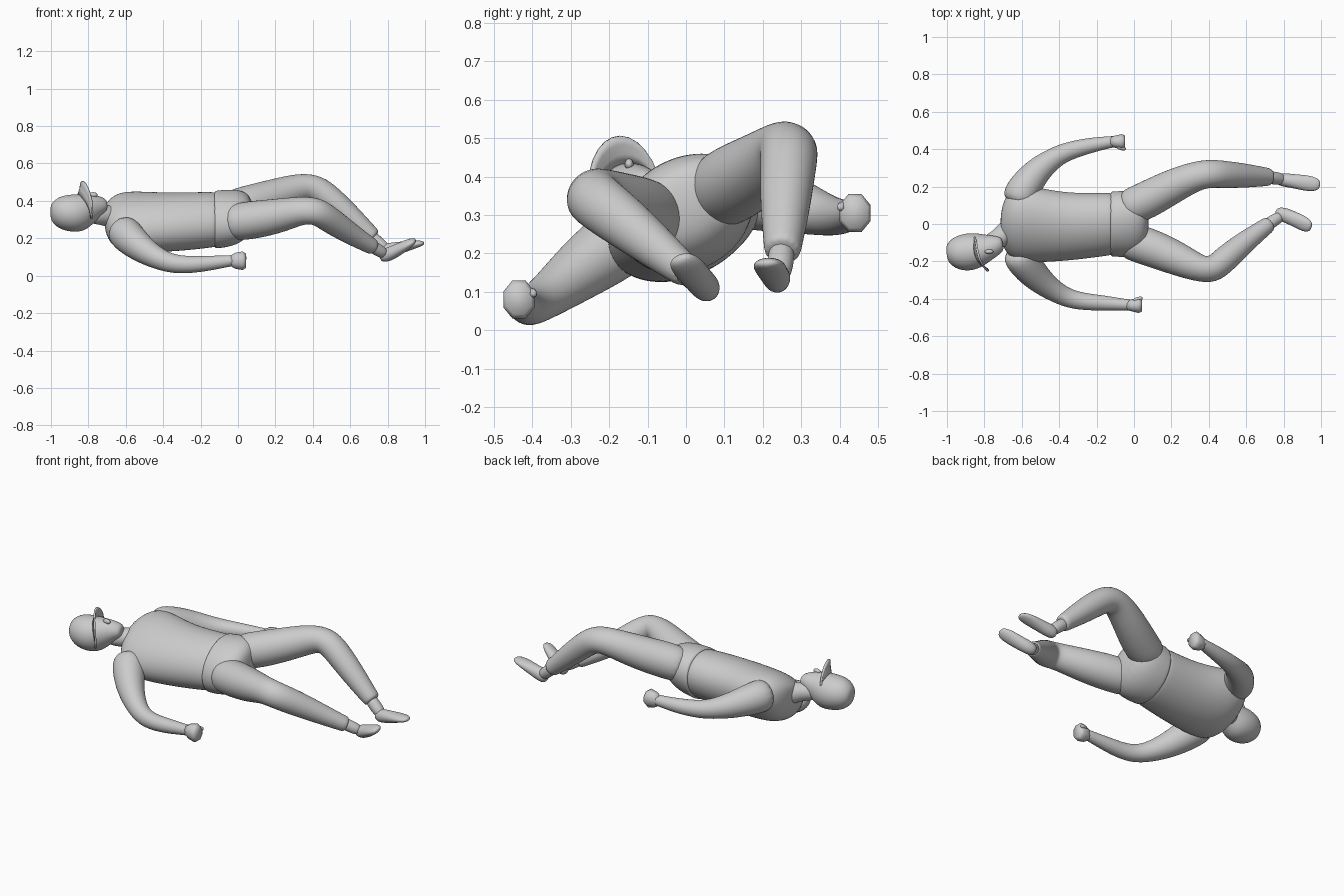
import bpy, bmesh, math
from mathutils import Vector, Matrix

ROLL = math.radians(28)
BODY_UP = Vector((0, -math.sin(ROLL), math.cos(ROLL)))


def finish(name, bm, subsurf=0, smooth=True):
    bmesh.ops.recalc_face_normals(bm, faces=bm.faces)
    me = bpy.data.meshes.new(name)
    bm.to_mesh(me)
    bm.free()
    for p in me.polygons:
        p.use_smooth = smooth
    ob = bpy.data.objects.new(name, me)
    bpy.context.collection.objects.link(ob)
    if subsurf:
        m = ob.modifiers.new("smooth", 'SUBSURF')
        m.levels = m.render_levels = subsurf
    return ob


def loft(name, rings, up=(0, 0, 1), sides=14, subsurf=2, smooth=True, axis=None):
    """Elliptical rings (x, y, z, half width, half height) skinned along a path."""
    bm = bmesh.new()
    c = [Vector(r[:3]) for r in rings]
    loops = []
    for i, r in enumerate(rings):
        t = Vector(axis) if axis else c[min(i + 1, len(c) - 1)] - c[max(i - 1, 0)]
        t.normalize()
        side = Vector(up).cross(t).normalized()
        u = t.cross(side)
        ra, rb = r[3], r[-1]
        loops.append([bm.verts.new(c[i] + side * ra * math.cos(a) + u * rb * math.sin(a))
                      for a in (2 * math.pi * (k + .5) / sides for k in range(sides))])
    for a, b in zip(loops, loops[1:]):
        for k in range(sides):
            n = (k + 1) % sides
            bm.faces.new((a[k], a[n], b[n], b[k]))
    bm.faces.new(loops[0])
    bm.faces.new(loops[-1])
    return finish(name, bm, subsurf, smooth)


# Torso, rolled about its length so the far shoulder is higher
loft("torso", [(-.715, -.01, .31, .07, .055), (-.69, 0, .295, .16, .10),
               (-.64, .0, .29, .215, .135), (-.56, 0, .288, .225, .148),
               (-.4, -.015, .285, .198, .15), (-.25, -.01, .292, .185, .148),
               (-.13, 0, .3, .178, .142), (-.09, 0, .302, .17, .135)],
     up=BODY_UP, sides=18, axis=(1, 0, 0))

# Trouser seat
loft("trouser_seat", [(-.13, 0, .3, .182, .147), (-.12, 0, .3, .184, .149),
                      (-.05, 0, .307, .19, .146), (.02, 0, .318, .185, .13),
                      (.08, 0, .33, .12, .08)],
     up=BODY_UP, sides=18, axis=(1, 0, 0))

# Trouser legs
loft("right_leg", [(-.07, -.085, .28, .09), (.02, -.1, .29, .108), (.2, -.17, .315, .098),
                   (.34, -.235, .35, .077), (.42, -.25, .348, .076), (.49, -.185, .3, .074),
                   (.6, -.09, .225, .06), (.71, -.01, .16, .045), (.73, .005, .15, .043)],
     up=BODY_UP)
loft("left_leg", [(-.07, .085, .355, .09), (.02, .1, .37, .108), (.2, .2, .425, .096),
                  (.34, .262, .474, .08), (.42, .27, .468, .078), (.5, .264, .405, .074),
                  (.6, .258, .315, .066), (.71, .252, .215, .05), (.73, .25, .2, .048)],
     up=BODY_UP)

# Ankles
loft("right_ankle", [(.69, -.02, .175, .035), (.75, .02, .135, .034), (.79, .045, .115, .03)])
loft("left_ankle", [(.69, .252, .23, .035), (.76, .245, .165, .036), (.8, .238, .135, .03)])

# Shoes: heel to toe
loft("right_shoe", [(.755, .06, .1, .025, .025), (.79, .055, .108, .04, .04),
                    (.85, .03, .135, .04, .034), (.91, .0, .17, .045, .026),
                    (.95, -.02, .19, .028, .014)], up=(-.5, -.2, .85))
loft("left_shoe", [(.76, .24, .13, .025, .028), (.79, .238, .133, .038, .042),
                   (.86, .228, .148, .038, .034), (.94, .216, .167, .046, .024),
                   (.998, .208, .176, .028, .012)], up=(-.3, 0, .95))

# Arms
loft("right_arm", [(-.63, -.13, .255, .085), (-.6, -.19, .22, .098), (-.52, -.29, .145, .078),
                   (-.42, -.365, .085, .058), (-.32, -.412, .055, .05), (-.17, -.422, .064, .043),
                   (-.04, -.432, .08, .03), (.0, -.435, .083, .03)])
loft("left_arm", [(-.63, .1, .355, .085), (-.605, .17, .355, .098), (-.52, .285, .325, .076),
                  (-.44, .345, .305, .06), (-.37, .385, .295, .051), (-.25, .418, .295, .044),
                  (-.12, .44, .305, .031), (-.08, .442, .308, .03)])

# Fists, flared and few-sided, with stubby thumbs
for name, x, y, z, s in (("right", 0, -.435, .08, 1), ("left", -.09, .44, .305, -1)):
    loft(name + "_fist", [(x - .04, y, z, .026, .03), (x - .015, y, z, .034, .046),
                          (x + .025, y, z, .044, .054), (x + .042, y, z, .036, .042)],
         sides=8, subsurf=0)
    loft(name + "_thumb", [(x - .01, y + s * .02, z + .02, .016), (x + .03, y + s * .036, z + .018, .016),
                           (x + .048, y + s * .04, z + .012, .009)], sides=6, subsurf=1)

# Neck and open collar
loft("neck", [(-.8, -.115, .325, .05), (-.73, -.085, .325, .052), (-.68, -.04, .315, .062),
              (-.62, -.01, .31, .08)])

# Head: crown to chin, including the cap shell
loft("head", [(-1.002, -.162, .335, .035), (-.985, -.16, .335, .065), (-.945, -.157, .335, .094),
              (-.885, -.15, .334, .105, .104), (-.83, -.14, .337, .095, .103),
              (-.785, -.13, .352, .075, .085), (-.74, -.117, .372, .057, .056),
              (-.71, -.11, .378, .042, .036), (-.7, -.108, .378, .025, .02)],
     up=(.1, -.25, .95), axis=(1, .15, .05))

# Nose
bm = bmesh.new()
bmesh.ops.create_uvsphere(bm, u_segments=12, v_segments=8, radius=1,
                          matrix=Matrix.Translation((-.775, -.148, .432)) @ Matrix.Diagonal((.024, .012, .015, 1)))
finish("nose", bm)

# Cap peak: arched plate wrapped round the forehead, standing up past the face
bm = bmesh.new()
C = Vector((-.855, -.155, .34))
F = Vector((.12, -.22, .96)).normalized()
S = Vector((.35, -.85, -.35)).normalized()
rows = []
for i in range(15):
    a = math.pi * i / 14
    base = C + .093 * (S * math.cos(a) + F * math.sin(a)) + Vector((.035 * math.cos(a) ** 2, 0, 0))
    out = F * .074 * math.sin(a) + S * .012 * math.cos(a)
    bow = Vector((.012, 0, 0)) * math.sin(a)
    rows.append([bm.verts.new(base + out * k + bow * math.sin(k * math.pi / 2)) for k in (0, .35, .7, 1)])
for p, q in zip(rows, rows[1:]):
    for k in range(3):
        bm.faces.new((p[k], p[k + 1], q[k + 1], q[k]))
peak = finish("cap_peak", bm)
m = peak.modifiers.new("thickness", 'SOLIDIFY')
m.thickness = .01
m.offset = 0
